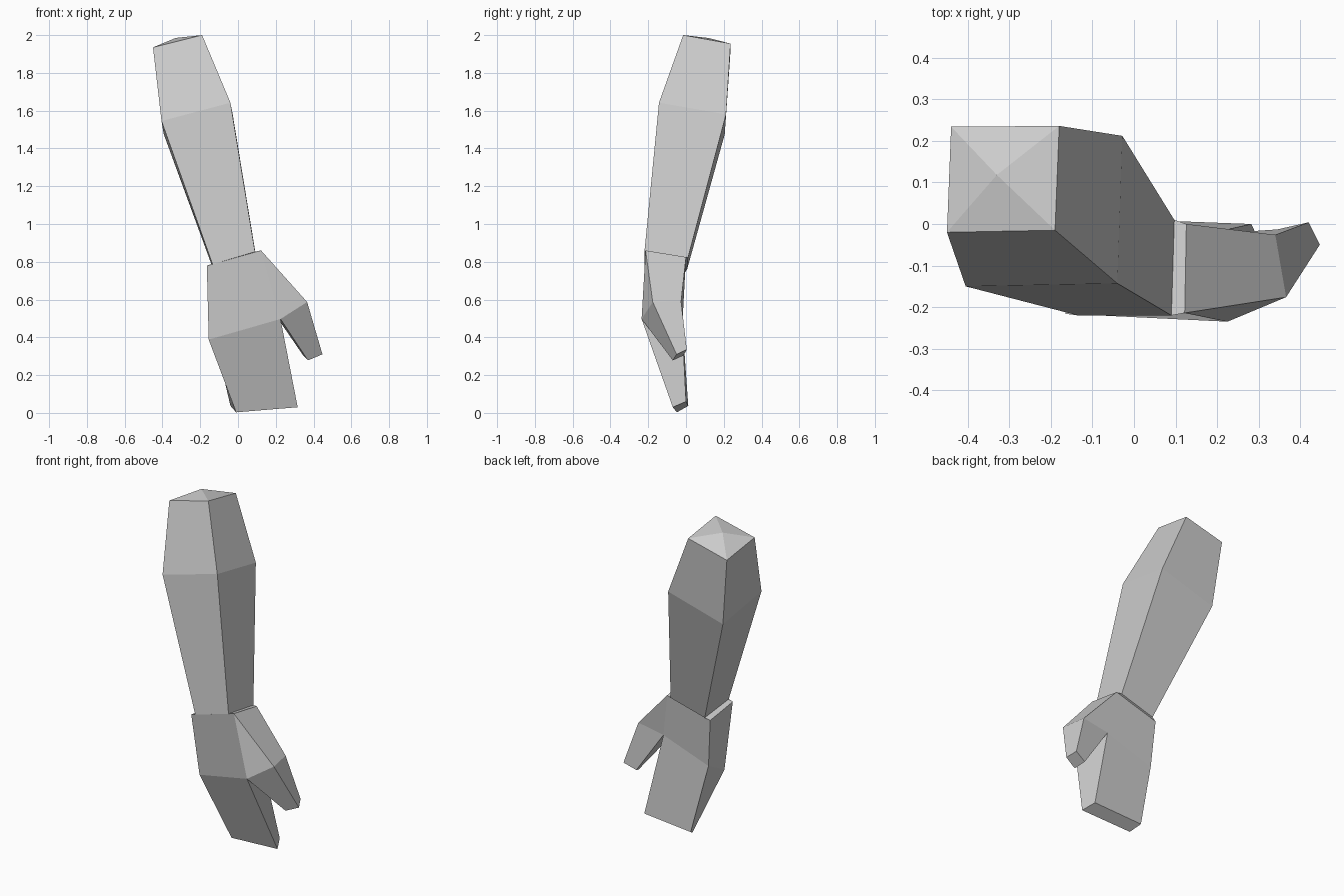
import bpy, bmesh

if "Cube" in bpy.data.objects:
    bpy.data.objects.remove(bpy.data.objects["Cube"])


def ring(bm, *pts):
    return [bm.verts.new(p) for p in pts]


def loft(bm, a, b, skip=()):
    """Quads between two four-sided rings; skip leaves named sides open."""
    for i in range(4):
        if i not in skip:
            j = (i + 1) % 4
            bm.faces.new((a[i], a[j], b[j], b[i]))


def finish(bm, name):
    bmesh.ops.recalc_face_normals(bm, faces=bm.faces[:])
    mesh = bpy.data.meshes.new(name)
    bm.to_mesh(mesh)
    bm.free()
    bpy.context.collection.objects.link(bpy.data.objects.new(name, mesh))


# Ring corner order: front left, front right, back right, back left
WRIST = [(-.135, -.22, .787), (.09, -.22, .853), (.097, .01, .82), (-.13, .005, .757)]

# Forearm: three rings with a shallow pyramid cap at the elbow end
bm = bmesh.new()
top = ring(bm, (-.45, -.02, 1.935), (-.19, -.015, 2.0), (-.18, .236, 1.955), (-.44, .234, 1.89))
mid = ring(bm, (-.405, -.15, 1.545), (-.04, -.143, 1.642), (-.028, .212, 1.58), (-.393, .205, 1.475))
low = ring(bm, *WRIST)
loft(bm, top, mid)
loft(bm, mid, low)
apex = bm.verts.new((-.33, .118, 1.985))
for i in range(4):
    bm.faces.new((top[i], top[(i + 1) % 4], apex))
finish(bm, "forearm")

# Hand: cuff step, palm, mitten fingers
bm = bmesh.new()
cuff = ring(bm, *WRIST)
heel = ring(bm, (-.165, -.216, .78), (.122, -.214, .86), (.126, 0, .825), (-.16, -.005, .745))
knuckle = ring(bm, (-.155, -.15, .388), (.225, -.235, .497), (.17, -.025, .56), (-.138, -.02, .455))
tip = ring(bm, (-.01, -.048, .003), (.316, -.07, .03), (.282, 0, .06), (-.04, .012, .037))
loft(bm, cuff, heel)
loft(bm, heel, knuckle, skip=(1,))
loft(bm, knuckle, tip)
bm.faces.new(tip)

# Thumb: grows from the open right side of the palm
out_f, out_b = ring(bm, (.366, -.176, .587), (.34, -.026, .59))
thumb_tip = ring(bm, (.37, -.07, .278), (.447, -.05, .31), (.42, .004, .336), (.345, -.013, .304))
loft(bm, [knuckle[1], out_f, out_b, knuckle[2]], thumb_tip)
bm.faces.new(thumb_tip)
bm.faces.new((heel[1], heel[2], out_b, out_f))
bm.faces.new((heel[1], out_f, knuckle[1]))
bm.faces.new((heel[2], knuckle[2], out_b))
finish(bm, "hand")
